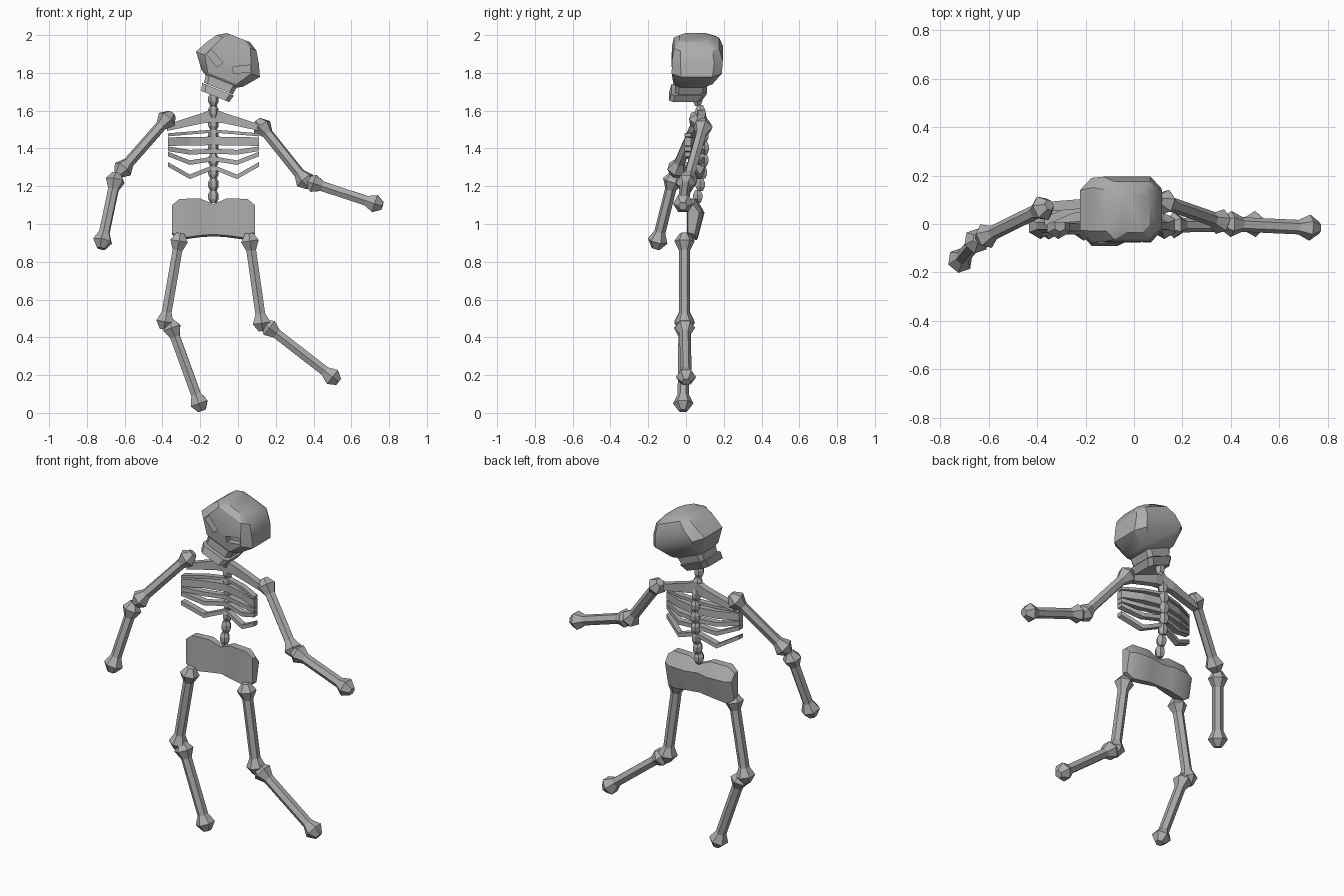
import bpy, bmesh, math
from mathutils import Vector, Matrix

cube = bpy.data.objects.get("Cube")
if cube:
    bpy.data.objects.remove(cube)

bone = bpy.data.materials.new("bone_grey")
bone.use_nodes = True
GREY = (0.42, 0.42, 0.42, 1)
bone.diffuse_color = GREY
bone.node_tree.nodes["Principled BSDF"].inputs["Base Color"].default_value = GREY

MID = -0.13      # x of the spine


def loft(name, rings, matrix=Matrix(), smooth=None):
    """Skin a list of equal-sized point rings and cap both ends."""
    bm = bmesh.new()
    rows = [[bm.verts.new(matrix @ Vector(p)) for p in ring] for ring in rings]
    n = len(rows[0])
    for a, b in zip(rows, rows[1:]):
        for i in range(n):
            j = (i + 1) % n
            bm.faces.new((a[i], a[j], b[j], b[i]))
    bm.faces.new(rows[0])
    bm.faces.new(rows[-1])
    bmesh.ops.recalc_face_normals(bm, faces=bm.faces)
    mesh = bpy.data.meshes.new(name)
    bm.to_mesh(mesh)
    bm.free()
    mesh.materials.append(bone)
    obj = bpy.data.objects.new(name, mesh)
    bpy.context.collection.objects.link(obj)
    if smooth:
        shade(obj, smooth)
    return obj


def shade(obj, angle):
    bpy.ops.object.select_all(action='DESELECT')
    obj.select_set(True)
    bpy.context.view_layer.objects.active = obj
    bpy.ops.object.shade_smooth_by_angle(angle=math.radians(angle))


def circle(r, z, n=6):
    return [(r * math.cos(math.tau * i / n), r * math.sin(math.tau * i / n), z) for i in range(n)]


def limb_bone(name, a, b):
    """Six-sided shaft with a faceted knob at each end."""
    a, b = Vector(a), Vector(b)
    length = (b - a).length
    knob = [(0.024, -0.042), (0.054, 0), (0.03, 0.05)]
    profile = knob + [(r, length - t) for r, t in reversed(knob)]
    turn = (b - a).to_track_quat('Z', 'Y').to_matrix().to_4x4()
    loft(name, [circle(r, t) for r, t in profile], Matrix.Translation(a) @ turn)


# Arms and legs
limb_bone("right_upper_arm", (-0.376, 0.065, 1.555), (-0.61, -0.05, 1.29))
limb_bone("right_forearm", (-0.65, -0.07, 1.23), (-0.717, -0.15, 0.91))
limb_bone("left_upper_arm", (0.127, 0.09, 1.515), (0.355, 0.01, 1.23))
limb_bone("left_forearm", (0.4, 0, 1.215), (0.725, -0.015, 1.108))
limb_bone("right_thigh", (-0.312, -0.008, 0.91), (-0.386, -0.008, 0.483))
limb_bone("right_shin", (-0.35, -0.01, 0.45), (-0.205, -0.015, 0.05))
limb_bone("left_thigh", (0.063, -0.008, 0.91), (0.125, -0.008, 0.475))
limb_bone("left_shin", (0.165, -0.005, 0.45), (0.5, 0, 0.19))

# Spine: a gently bowed stack of vertebrae
COUNT = 9
for i in range(COUNT):
    t = i / (COUNT - 1)
    z = 1.145 + 0.515 * t
    y = 0.062 + 0.035 * math.sin(math.pi * t)
    loft(f"vertebra_{i + 1}",
         [circle(0.017, -0.034), circle(0.028, -0.012), circle(0.028, 0.012), circle(0.017, 0.034)],
         Matrix.Translation((MID, y, z)))


def rib_pair(name, path, depth):
    """Band through (x, y, z, height) points, mirrored about the spine."""
    full = [(-x, y, z, h) for x, y, z, h in reversed(path[1:])] + path
    rings = [[(x, y + sy * depth / 2, z + sz * h / 2) for sy, sz in ((-1, -1), (1, -1), (1, 1), (-1, 1))]
             for x, y, z, h in full]
    loft(name, rings, Matrix.Translation((MID, 0, 0)))


# Shoulder girdle and ribs: heights at the spine, the bend and the tip
rib_pair("collar_bone", [(0, 0.08, 1.575, 0.07), (0.06, 0.085, 1.56, 0.055), (0.245, 0.07, 1.51, 0.035)], 0.04)
ribs = [(1.492, 1.482, 1.472, 0.016), (1.44, 1.438, 1.436, 0.045),
        (1.385, 1.38, 1.398, 0.025), (1.345, 1.325, 1.37, 0.024), (1.3, 1.25, 1.315, 0.024)]
for i, (spine, bend, tip, h) in enumerate(ribs):
    rib_pair(f"rib_pair_{i + 1}",
             [(0, 0.085, spine, h), (0.125, 0.06, bend, h), (0.24, 0.01, tip, h)], 0.035)


# Pelvis: columns of (x, top, bottom, front, back)
columns = [(0, 1.105, 0.935, 0.025, 0.08), (0.07, 1.135, 0.93, 0.012, 0.098),
           (0.18, 1.133, 0.915, 0.004, 0.092), (0.22, 1.1, 0.945, 0.01, 0.07)]
columns = [(-c[0],) + c[1:] for c in reversed(columns[1:])] + columns
loft("pelvis",
     [[(x, f, top), (x, f + 0.5 * (b - f), top), (x, b, 1.06), (x, f + 0.6 * (b - f), low), (x, f, low + 0.01)]
      for x, top, low, f, b in columns],
     Matrix.Translation((MID, 0, 0)), 40)


# Head, tilted towards the left shoulder
HEAD = Matrix.Translation((-0.042, 0, 1.873)) @ Matrix.Rotation(math.radians(21.7), 4, 'Y')


def slab(z, w, y0, y1, c):
    """Rectangle ring with chamfered corners."""
    return [(-w + c, y0, z), (w - c, y0, z), (w, y0 + c, z), (w, y1 - c, z),
            (w - c, y1, z), (-w + c, y1, z), (-w, y1 - c, z), (-w, y0 + c, z)]


skull = loft("skull", [
    slab(-0.128, 0.088, -0.05, 0.11, 0.02),
    slab(-0.11, 0.118, -0.066, 0.14, 0.035),
    slab(-0.03, 0.182, -0.076, 0.19, 0.05),
    slab(0.035, 0.15, -0.074, 0.195, 0.045),
    slab(0.092, 0.114, -0.064, 0.175, 0.035),
    slab(0.122, 0.065, -0.035, 0.135, 0.03)], HEAD)

# Slanted eye sockets cut into the face
for side in (-1, 1):
    place = HEAD @ Matrix.Translation((side * 0.078, -0.07, -0.027)) \
        @ Matrix.Rotation(math.radians(-side * 28), 4, 'Y')
    cutter = loft("eye_cutter", [[(sx * 0.046, y, sz * 0.018) for sx, sz in ((-1, -1), (1, -1), (1, 1), (-1, 1))]
                                 for y in (-0.04, 0.035)], place)
    cut = skull.modifiers.new("eye_socket", 'BOOLEAN')
    cut.operation = 'DIFFERENCE'
    cut.solver = 'EXACT'
    cut.object = cutter
    bpy.context.view_layer.objects.active = skull
    bpy.ops.object.modifier_apply(modifier=cut.name)
    bpy.data.objects.remove(cutter)
shade(skull, 30)

# Upper and lower jaw
loft("upper_jaw", [slab(-0.168, 0.082, -0.058, 0.105, 0.02), slab(-0.115, 0.09, -0.055, 0.115, 0.02)], HEAD)
loft("lower_jaw", [slab(-0.213, 0.08, -0.09, 0.085, 0.022), slab(-0.172, 0.09, -0.078, 0.11, 0.022)], HEAD)
